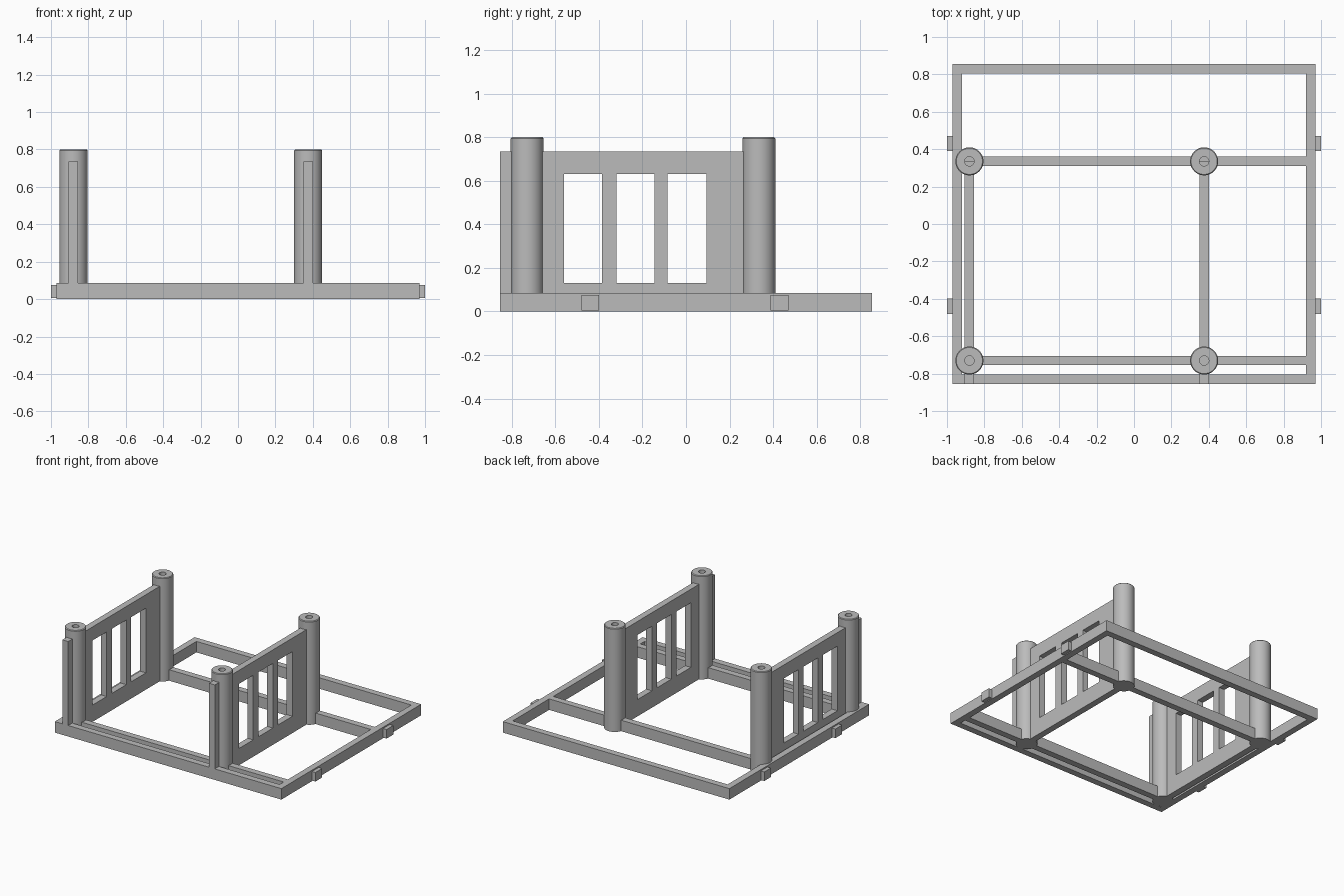
import bpy, bmesh, math
from mathutils import Vector

if "Cube" in bpy.data.objects:
    bpy.data.objects.remove(bpy.data.objects["Cube"])

grey = bpy.data.materials.new("grey plastic")
grey.diffuse_color = (0.5, 0.5, 0.5, 1)
grey.use_nodes = True
grey.node_tree.nodes["Principled BSDF"].inputs["Base Color"].default_value = grey.diffuse_color


def finish(bm, name, smooth=False):
    bmesh.ops.recalc_face_normals(bm, faces=bm.faces)
    mesh = bpy.data.meshes.new(name)
    bm.to_mesh(mesh)
    bm.free()
    mesh.materials.append(grey)
    obj = bpy.data.objects.new(name, mesh)
    bpy.context.collection.objects.link(obj)
    if smooth:
        bpy.ops.object.select_all(action='DESELECT')
        obj.select_set(True)
        bpy.context.view_layer.objects.active = obj
        bpy.ops.object.shade_smooth_by_angle(angle=math.radians(35))
    return obj


def lattice(name, us, vs, filled, place, thickness):
    """Plate made of the filled cells of a grid, extruded to a thickness."""
    bm = bmesh.new()
    for i in range(len(us) - 1):
        for j in range(len(vs) - 1):
            if filled(i, j):
                corners = [(us[i], vs[j]), (us[i + 1], vs[j]),
                           (us[i + 1], vs[j + 1]), (us[i], vs[j + 1])]
                bm.faces.new([bm.verts.new(place(*c)) for c in corners])
    bmesh.ops.remove_doubles(bm, verts=bm.verts, dist=1e-5)
    ext = bmesh.ops.extrude_face_region(bm, geom=bm.faces[:], use_keep_orig=True)
    moved = [g for g in ext["geom"] if isinstance(g, bmesh.types.BMVert)]
    bmesh.ops.translate(bm, verts=moved, vec=Vector(thickness))
    return finish(bm, name)


def box(name, x0, x1, y0, y1, z0, z1):
    return lattice(name, [x0, x1], [y0, y1], lambda i, j: True,
                   lambda u, v: (u, v, z0), (0, 0, z1 - z0))


def lathe(name, profile, x, y, sides=48):
    bm = bmesh.new()
    verts = [bm.verts.new((x + r, y, z)) for r, z in profile]
    edges = [bm.edges.new(p) for p in zip(verts, verts[1:])]
    bmesh.ops.spin(bm, geom=verts + edges, cent=(x, y, 0), axis=(0, 0, 1),
                   angle=math.tau, steps=sides)
    bmesh.ops.remove_doubles(bm, verts=bm.verts, dist=1e-5)
    return finish(bm, name, True)


BASE = 0.085
POST_X = {"left": -0.88, "right": 0.375}
POST_Y = {"front": -0.73, "back": 0.335}

# Base: outer rim, two cross beams and the beams under the panels
base_x = [-.97, -.92, -.905, -.855, .35, .40, .92, .97]
base_y = [-.855, -.805, -.755, -.705, .31, .36, .805, .855]
lattice("base_frame", base_x, base_y,
        lambda i, j: i in (0, 6) or j in (0, 2, 4, 6) or (i in (2, 4) and j < 5),
        lambda u, v: (u, v, 0), (0, 0, BASE))

# Locating tabs on both sides of the base
for side, s in (("left", -1), ("right", 1)):
    for end, y in (("front", -.44), ("back", .43)):
        x0, x1 = sorted((s * .96, s * 1.0))
        box(f"{side}_{end}_tab", x0, x1, y - .041, y + .041, 0.005, .075)

# Upright panels with three windows each, and hollow-topped posts
panel_y = [-.855, -.56, -.385, -.32, -.145, -.085, .095, .335]
panel_z = [BASE, .13, .63, .735]
for side, x in POST_X.items():
    lattice(f"{side}_panel", panel_y, panel_z,
            lambda i, j: not (j == 1 and i in (1, 3, 5)),
            lambda u, v, x=x: (x - .025, u, v), (.05, 0, 0))
    for end, y in POST_Y.items():
        lathe(f"{side}_{end}_post",
              [(0, 0), (.075, 0), (.075, .795), (.07, .80),
               (.025, .80), (.025, .60), (0, .60)], x, y)
